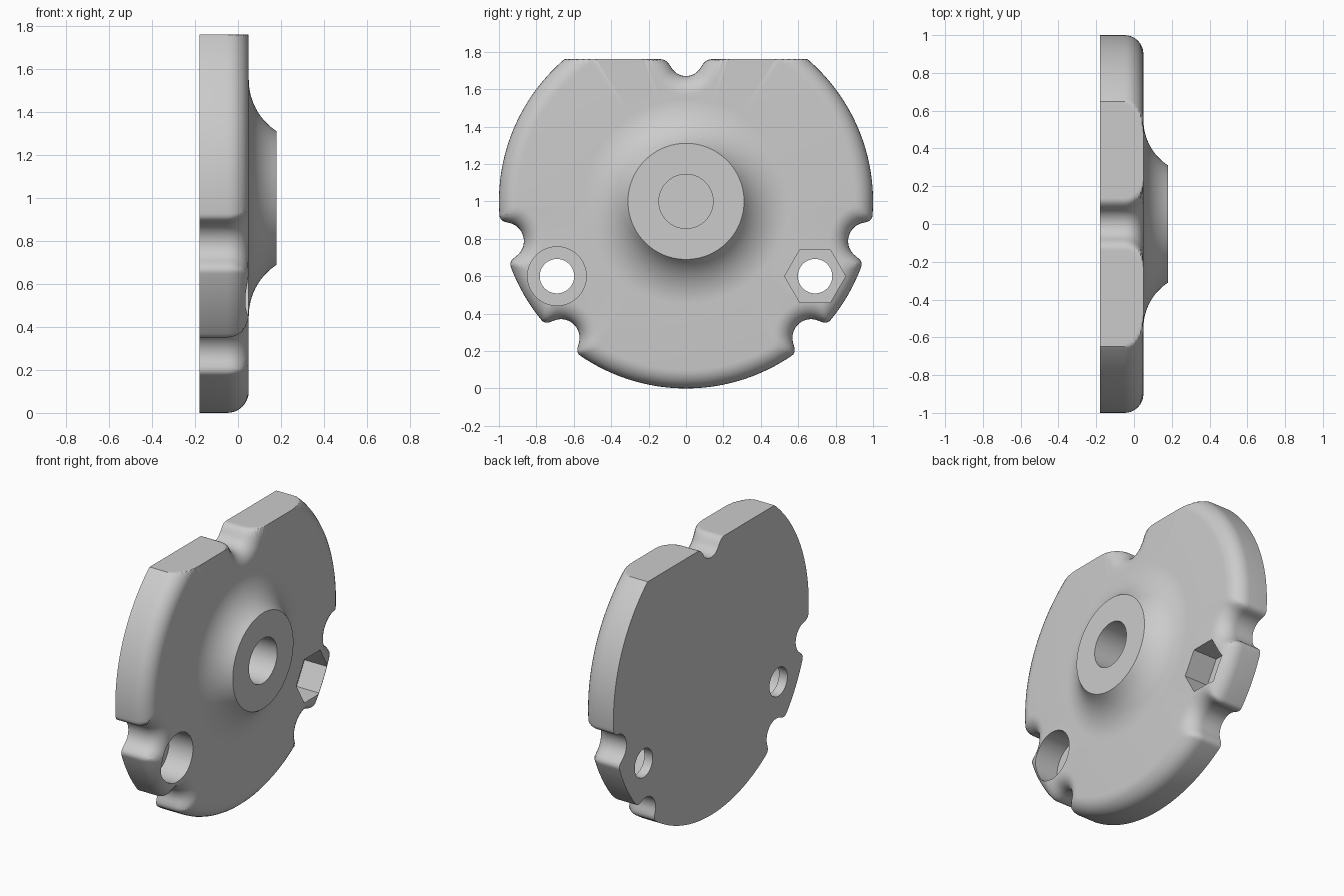
import bpy, bmesh, math
from mathutils import Vector

if "Cube" in bpy.data.objects:
    bpy.data.objects.remove(bpy.data.objects["Cube"], do_unlink=True)

BACK, FACE, TIP = -0.18, 0.05, 0.18     # positions along the disc axis (x)
FILLET = 0.1                            # rounding of the front edge
FLAT = 0.76                             # height of the cut-off top above the axis
SEGMENTS = 720

grey = bpy.data.materials.new("plain_grey")
grey.use_nodes = True
grey.diffuse_color = (0.6, 0.6, 0.6, 1)
grey.node_tree.nodes["Principled BSDF"].inputs["Base Color"].default_value = grey.diffuse_color


def polar(radius, angle):
    return Vector((radius * math.cos(angle), radius * math.sin(angle)))


# Four rim notches, in pairs around the two bolt holes
notches = [polar(0.99, math.radians(a)) for a in (-12.4, -47.5, 192.4, 227.5)]
top_notch = Vector((0, FLAT))


def round_max(a, b, k):
    """Intersection of two regions with a rounded corner of radius k."""
    return min(max(a, b), -k) + math.hypot(max(a + k, 0), max(b + k, 0))


def outside(p, inset):
    """Positive outside the disc outline, shrunk by the inset."""
    rim = p.length - 1
    for c in notches:
        rim = round_max(rim, 0.1 - (p - c).length, 0.04)
    top = round_max(p.y - FLAT, 0.09 + inset - (p - top_notch).length, 0.045)
    return max(rim + inset, top)


def outline(inset):
    """Radius of the outline for every angle."""
    radii = []
    for i in range(SEGMENTS):
        low, high = 0.5, 1.05
        for _ in range(18):
            mid = (low + high) / 2
            if outside(polar(mid, math.tau * i / SEGMENTS), inset) > 0:
                high = mid
            else:
                low = mid
        radii.append(low)
    return radii


# Rings from the back, over the rounded edge, to the flared boss
rings = [(BACK, outline(0))]
for i in range(9):
    a = math.pi / 2 * i / 8
    rings.append((FACE - FILLET * (1 - math.sin(a)), outline(FILLET * (1 - math.cos(a)))))
flare, start = 0.286, 0.55
for i in range(13):
    x = (TIP - FACE) * (i / 12) ** 2
    r = start - math.sqrt(flare ** 2 - (flare - x) ** 2)
    rings.append((FACE + x, [r] * SEGMENTS))

bm = bmesh.new()
loops = []
for x, radii in rings:
    points = [polar(r, math.tau * i / SEGMENTS) for i, r in enumerate(radii)]
    loops.append([bm.verts.new((x, p.x, p.y + 1)) for p in points])
for a, b in zip(loops, loops[1:]):
    for i in range(SEGMENTS):
        j = (i + 1) % SEGMENTS
        bm.faces.new((a[i], a[j], b[j], b[i]))
bm.faces.new(loops[0])
bm.faces.new(loops[-1])
bmesh.ops.recalc_face_normals(bm, faces=bm.faces)
mesh = bpy.data.meshes.new("notched_disc")
bm.to_mesh(mesh)
bm.free()
disc = bpy.data.objects.new("notched_disc", mesh)
bpy.context.collection.objects.link(disc)
mesh.materials.append(grey)


def drill(name, y, z, radius, x0, x1, sides=64):
    """Cut a straight hole along x."""
    bpy.ops.mesh.primitive_cylinder_add(
        vertices=sides, radius=radius, depth=x1 - x0,
        location=((x0 + x1) / 2, y, z), rotation=(0, math.pi / 2, 0))
    cutter = bpy.context.object
    cutter.name = name
    cutter.hide_render = True
    cutter.data.materials.append(grey)
    mod = disc.modifiers.new(name, 'BOOLEAN')
    mod.operation, mod.solver, mod.object = 'DIFFERENCE', 'EXACT', cutter
    bpy.context.view_layer.objects.active = disc
    bpy.ops.object.modifier_apply(modifier=name)
    bpy.data.objects.remove(cutter, do_unlink=True)


# Blind centre bore, two through holes, round and hexagonal pockets
POCKET = -0.12
drill("centre_bore", 0, 1, 0.145, POCKET, 0.4)
for side in (-1, 1):
    drill("bolt_hole", side * 0.69, 0.6, 0.092, -0.4, 0.4)
drill("round_pocket", -0.69, 0.6, 0.157, POCKET, 0.4)
drill("hex_pocket", 0.69, 0.6, 0.163, POCKET, 0.4, sides=6)

bpy.ops.object.select_all(action='DESELECT')
disc.select_set(True)
bpy.context.view_layer.objects.active = disc
bpy.ops.object.shade_smooth_by_angle(angle=math.radians(30))
